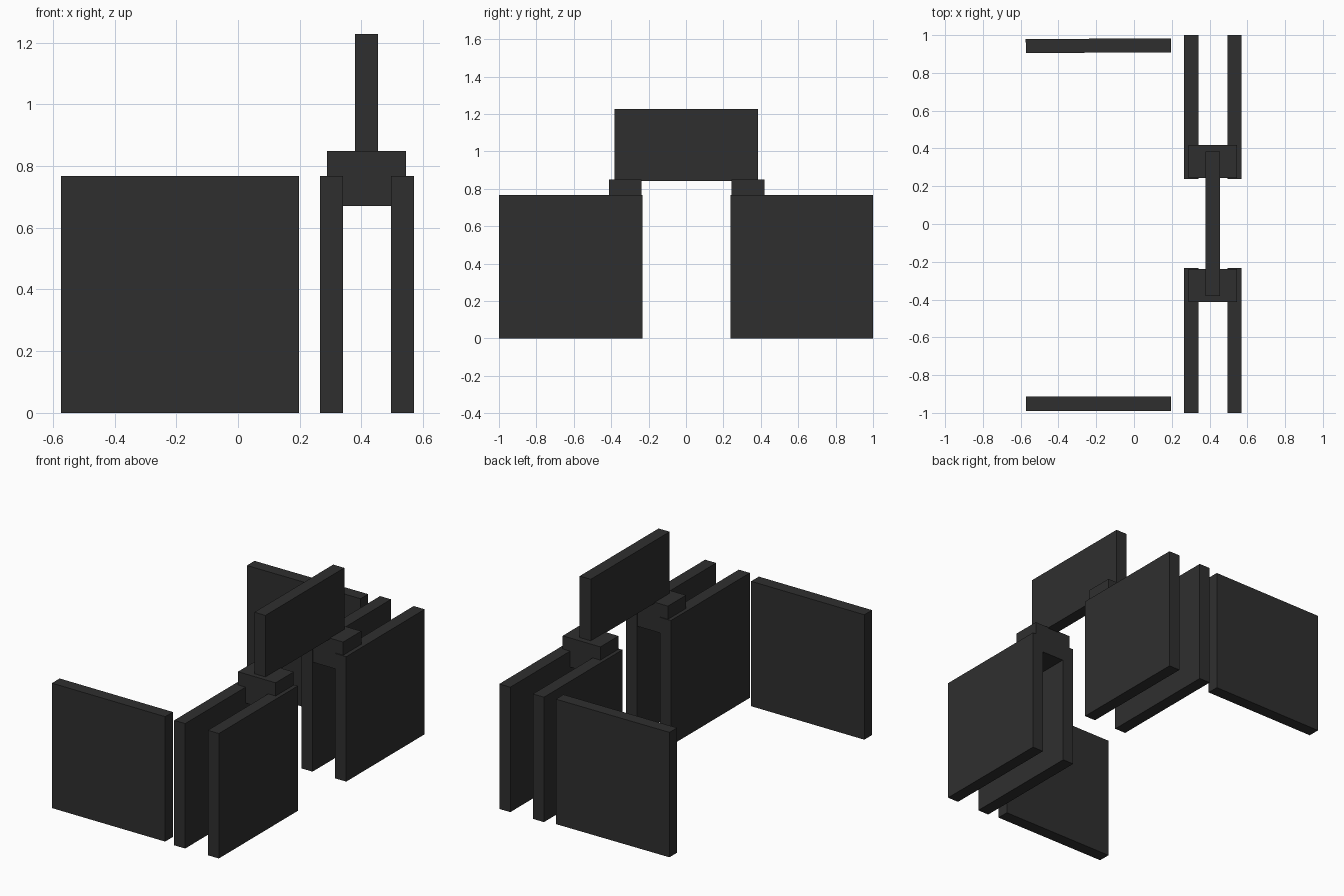
import bpy
import math

if "Cube" in bpy.data.objects:
    bpy.data.objects.remove(bpy.data.objects["Cube"])

dark = bpy.data.materials.new("charcoal")
dark.diffuse_color = (0.028, 0.028, 0.028, 1)
dark.use_nodes = True
dark.node_tree.nodes["Principled BSDF"].inputs["Base Color"].default_value = dark.diffuse_color


def box(name, x, y, z, turn=0.0):
    """Box from (min, max) ranges, optionally turned about its own z axis."""
    bpy.ops.mesh.primitive_cube_add(size=1)
    ob = bpy.context.object
    ob.name = name
    ob.location = [(a + b) / 2 for a, b in (x, y, z)]
    ob.scale = [b - a for a, b in (x, y, z)]
    ob.rotation_euler.z = turn
    ob.data.materials.append(dark)
    return ob


H = 0.768  # height of the standing panels

# Paired standing panels and the block clamping each pair
for end, y_panel, y_block in (("front", (-1.0, -0.233), (-0.413, -0.237)),
                              ("back", (0.237, 1.0), (0.243, 0.419))):
    box(end + "_inner_panel", (0.266, 0.341), y_panel, (0, H))
    box(end + "_outer_panel", (0.495, 0.57), y_panel, (0, H))
    box(end + "_connector_block", (0.289, 0.545), y_block, (0.67, 0.849))

# Side panels closing the two ends
box("front_side_panel", (-0.573, 0.197), (-0.989, -0.914), (0, H))
box("back_side_panel", (-0.573, 0.197), (0.907, 0.981), (0, H), math.radians(0.3))

# Upright board bridging the two blocks
box("bridge_board", (0.379, 0.454), (-0.382, 0.384), (0.843, 1.227))
